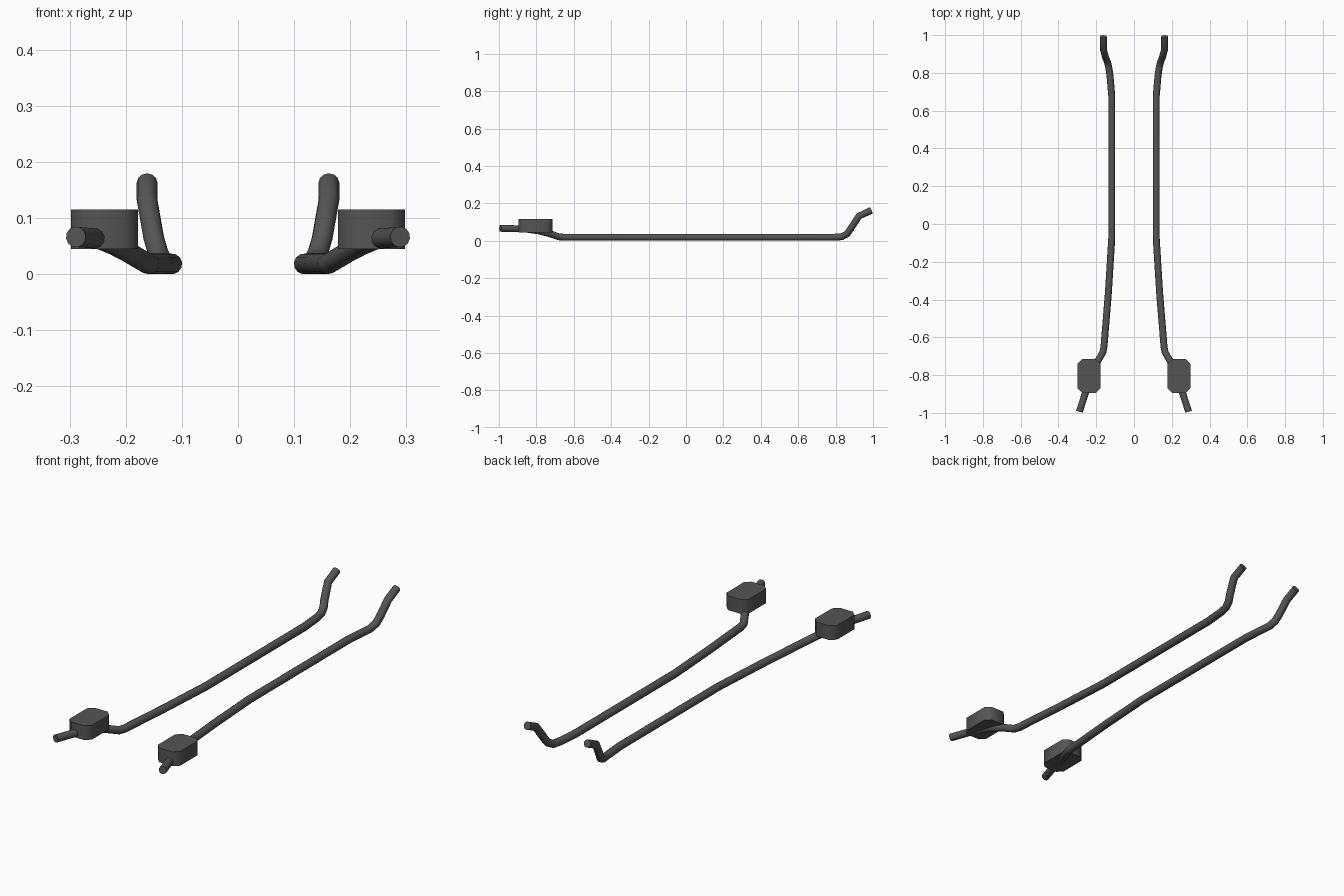
import bpy, bmesh

if "Cube" in bpy.data.objects:
    bpy.data.objects.remove(bpy.data.objects["Cube"])

mat = bpy.data.materials.new("dark_metal")
mat.diffuse_color = (0.09, 0.09, 0.09, 1)
mat.use_nodes = True
mat.node_tree.nodes["Principled BSDF"].inputs["Base Color"].default_value = mat.diffuse_color


def finish(obj, angle):
    obj.data.materials.clear()
    obj.data.materials.append(mat)
    bpy.ops.object.select_all(action='DESELECT')
    obj.select_set(True)
    bpy.context.view_layer.objects.active = obj
    bpy.ops.object.shade_smooth_by_angle(angle=angle)


def make_pipe(name, side):
    # Bent exhaust tube, tail tip to front inlet
    path = [(.162, .992, .163), (.162, .925, .132), (.150, .880, .064),
            (.142, .862, .037), (.134, .832, .021), (.127, .785, .0185),
            (.118, .68, .0185), (.118, -.08, .0185), (.136, -.37, .0185),
            (.159, -.65, .0185), (.165, -.68, .021), (.197, -.735, .040),
            (.222, -.79, .053), (.246, -.86, .063), (.289, -.993, .0665)]
    cu = bpy.data.curves.new(name, 'CURVE')
    cu.dimensions = '3D'
    sp = cu.splines.new('POLY')
    sp.points.add(len(path) - 1)
    for p, (x, y, z) in zip(sp.points, path):
        p.co = (side * x, y, z, 1)
    cu.bevel_depth = 0.0185
    cu.bevel_resolution = 4
    cu.use_fill_caps = True
    tmp = bpy.data.objects.new(name + "_path", cu)
    bpy.context.collection.objects.link(tmp)
    bpy.context.view_layer.update()
    me = bpy.data.meshes.new_from_object(
        tmp.evaluated_get(bpy.context.evaluated_depsgraph_get()))
    bpy.data.objects.remove(tmp)
    bm = bmesh.new()
    bm.from_mesh(me)
    bmesh.ops.remove_doubles(bm, verts=bm.verts, dist=1e-5)
    bmesh.ops.recalc_face_normals(bm, faces=bm.faces)
    bm.to_mesh(me)
    bm.free()
    obj = bpy.data.objects.new(name, me)
    bpy.context.collection.objects.link(obj)
    finish(obj, 0.9)


def make_muffler(name, side):
    # Upright box with cut vertical corners
    hx, hy, c = .06, .09, .024
    z0, z1 = .045, .115
    outline = [(hx, hy - c), (hx - c, hy), (c - hx, hy), (-hx, hy - c),
               (-hx, c - hy), (c - hx, -hy), (hx - c, -hy), (hx, c - hy)]
    bm = bmesh.new()
    face = bm.faces.new([bm.verts.new((side * .238 + x, y - .805, z0))
                         for x, y in outline])
    ext = bmesh.ops.extrude_face_region(bm, geom=[face])
    for v in ext["geom"]:
        if isinstance(v, bmesh.types.BMVert):
            v.co.z = z1
    bmesh.ops.recalc_face_normals(bm, faces=bm.faces)
    me = bpy.data.meshes.new(name)
    bm.to_mesh(me)
    bm.free()
    obj = bpy.data.objects.new(name, me)
    bpy.context.collection.objects.link(obj)
    finish(obj, 0.9)


for label, s in (("right", 1), ("left", -1)):
    make_pipe("exhaust_pipe_" + label, s)
    make_muffler("muffler_" + label, s)
